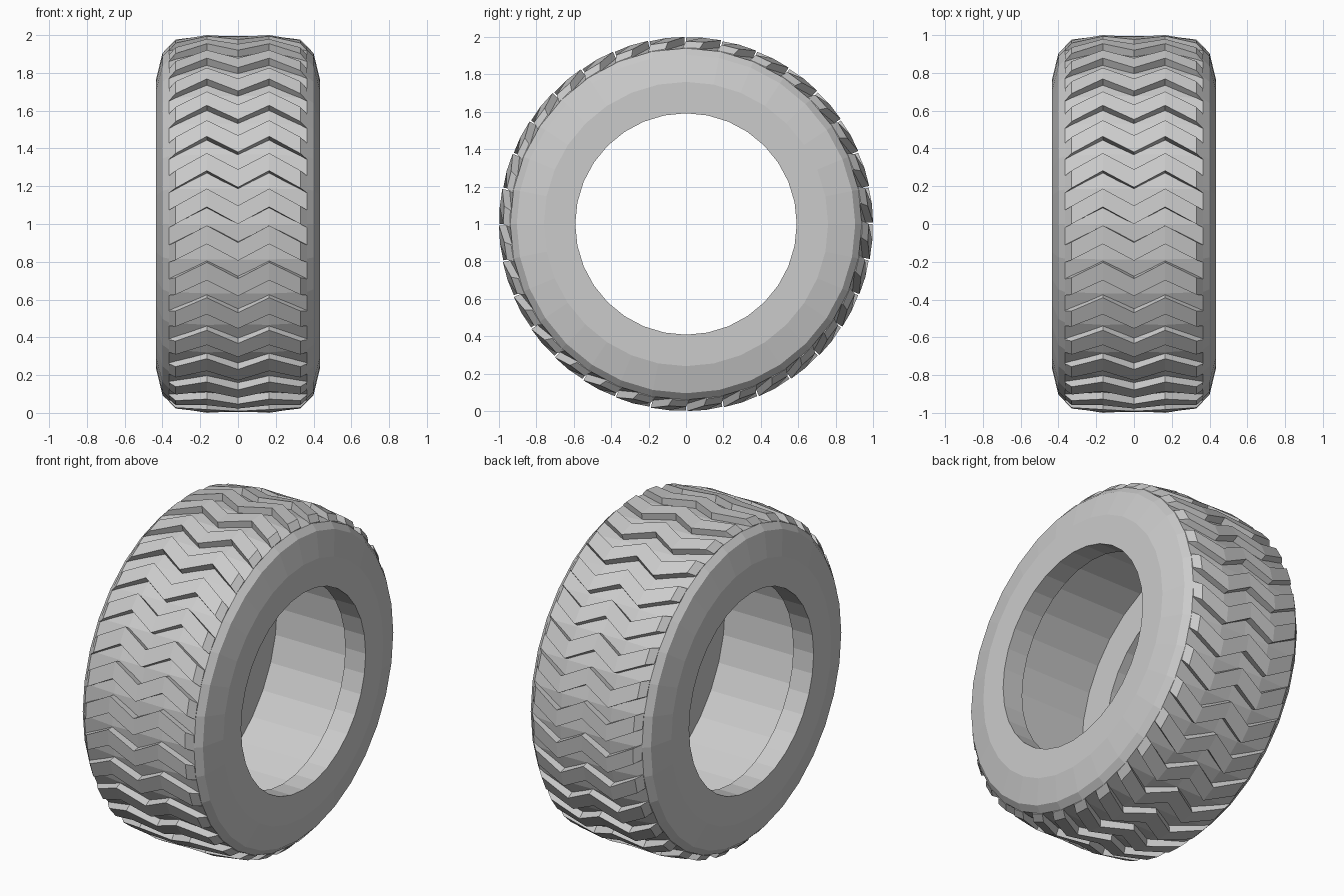
import bpy, bmesh
from math import sin, cos, pi

if "Cube" in bpy.data.objects:
    bpy.data.objects.remove(bpy.data.objects["Cube"])

SEG = 32      # facets and tread blocks around the wheel
AXLE = 1.0    # height of the axle


def ring_point(x, r, a):
    return (x, -r * cos(a), AXLE + r * sin(a))


def finish(name, bm):
    bmesh.ops.recalc_face_normals(bm, faces=bm.faces)
    me = bpy.data.meshes.new(name)
    bm.to_mesh(me)
    bm.free()
    ob = bpy.data.objects.new(name, me)
    bpy.context.collection.objects.link(ob)
    return ob


# tyre casing: groove floor, shoulders, sidewalls, beads and hollow inside
half = [(0.0, 0.957), (0.165, 0.961), (0.365, 0.94), (0.40, 0.905),
        (0.435, 0.76), (0.435, 0.592), (0.30, 0.592), (0.30, 0.80)]
profile = half + [(-x, r) for x, r in reversed(half[1:])]
bm = bmesh.new()
rings = [[bm.verts.new(ring_point(x, r, 2 * pi * k / SEG)) for x, r in profile]
         for k in range(SEG)]
n = len(profile)
for k in range(SEG):
    a, b = rings[k], rings[(k + 1) % SEG]
    for i in range(n):
        j = (i + 1) % n
        bm.faces.new((a[i], a[j], b[j], b[i]))
finish("tyre_casing", bm)

# zigzag tread blocks: (x, top radius, angular shift)
right = [(0.0, 0.996, 0.0), (0.165, 1.0, 0.09), (0.33, 0.977, 0.0), (0.365, 0.942, -0.02)]
stations = [(-x, r, s) for x, r, s in reversed(right[1:])] + right
width = pi / SEG
bm = bmesh.new()
for k in range(SEG):
    start = 2 * pi * k / SEG
    loops = []
    for x, r, s in stations:
        a0, a1 = start + s, start + s + width
        low = 0.925
        loops.append([bm.verts.new(ring_point(x, rr, aa))
                      for rr, aa in ((low, a0), (r, a0), (r, a1), (low, a1))])
    for p, q in zip(loops, loops[1:]):
        for i in range(4):
            j = (i + 1) % 4
            bm.faces.new((p[i], p[j], q[j], q[i]))
    bm.faces.new(loops[0])
    bm.faces.new(loops[-1])
finish("tread_blocks", bm)
